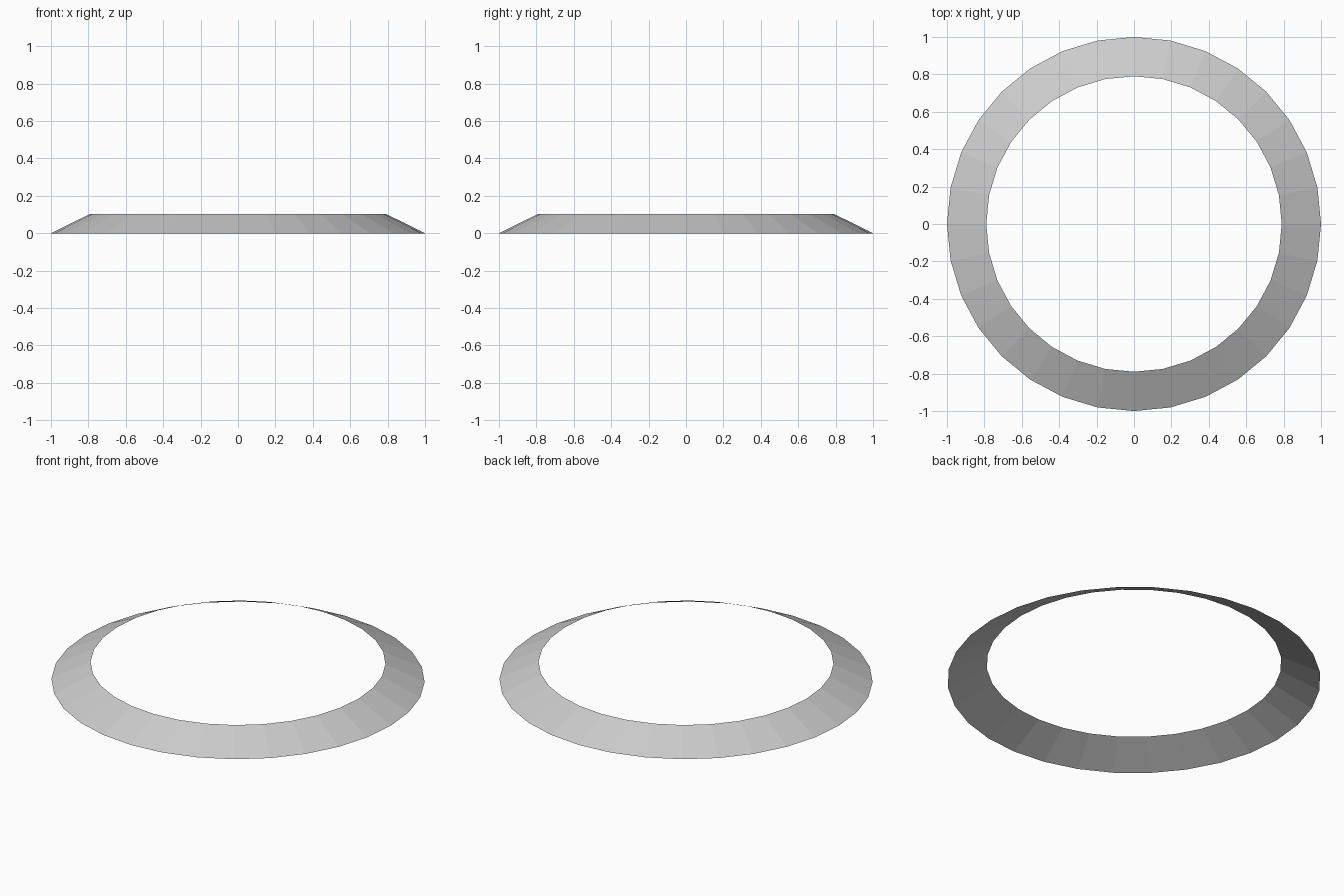
import bpy, bmesh, math

if "Cube" in bpy.data.objects:
    bpy.data.objects.remove(bpy.data.objects["Cube"])

SIDES = 32


def circle(bm, radius, z):
    """Ring of vertices at a given radius and height."""
    return [bm.verts.new((radius * math.cos(2 * math.pi * i / SIDES),
                          radius * math.sin(2 * math.pi * i / SIDES), z))
            for i in range(SIDES)]


# Sloped open ring: wide at the base, narrower at the top, single sheet
bm = bmesh.new()
outer = circle(bm, 1.0, 0.0)
inner = circle(bm, 0.79, 0.104)
for i in range(SIDES):
    j = (i + 1) % SIDES
    bm.faces.new((outer[i], outer[j], inner[j], inner[i]))

mesh = bpy.data.meshes.new("sloped_ring")
bm.to_mesh(mesh)
bm.free()
ring = bpy.data.objects.new("sloped_ring", mesh)
bpy.context.collection.objects.link(ring)
